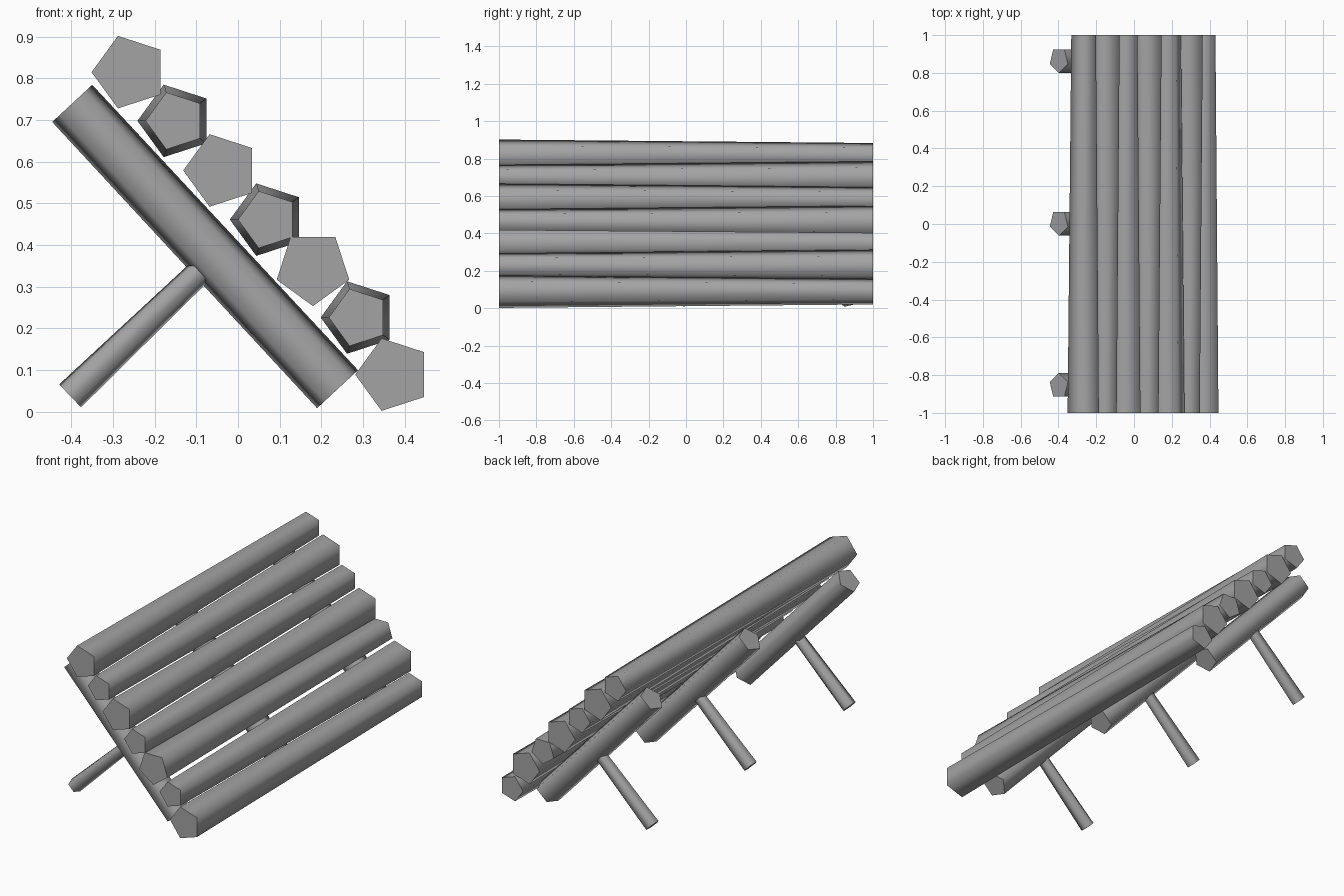
import bpy
import bmesh
from math import radians, sin, cos, tau
from mathutils import Vector

cube = bpy.data.objects.get("Cube")
if cube:
    bpy.data.objects.remove(cube, do_unlink=True)

grey = bpy.data.materials.new("grey_wood")
grey.use_nodes = True
colour = (0.37, 0.37, 0.37, 1)
grey.diffuse_color = colour
grey.node_tree.nodes["Principled BSDF"].inputs["Base Color"].default_value = colour


def log(name, start, end, r_start, r_end, first_vertex):
    """Tapered five-sided log; first_vertex is the direction one corner points in."""
    start, end = Vector(start), Vector(end)
    axis = (end - start).normalized()
    u = Vector(first_vertex)
    u = (u - axis * u.dot(axis)).normalized()
    v = axis.cross(u)
    bm = bmesh.new()
    rings = []
    for centre, r in ((start, r_start), (end, r_end)):
        rings.append([bm.verts.new(centre + r * (u * cos(tau * i / 5) + v * sin(tau * i / 5)))
                      for i in range(5)])
    a, b = rings
    bm.faces.new(a[::-1])
    bm.faces.new(b)
    for i in range(5):
        j = (i + 1) % 5
        bm.faces.new((a[i], a[j], b[j], b[i]))
    bmesh.ops.recalc_face_normals(bm, faces=bm.faces)
    mesh = bpy.data.meshes.new(name)
    bm.to_mesh(mesh)
    bm.free()
    mesh.materials.append(grey)
    obj = bpy.data.objects.new(name, mesh)
    bpy.context.collection.objects.link(obj)
    # Rounded sides, crisp end caps
    bpy.ops.object.select_all(action='DESELECT')
    obj.select_set(True)
    bpy.context.view_layer.objects.active = obj
    bpy.ops.object.shade_smooth_by_angle(angle=radians(80))


# Sloping wall of horizontal logs, thick ends alternating
THICK, THIN = 0.0915, 0.072
centres = [(-0.26, 0.815), (-0.15, 0.698), (-0.04, 0.579), (0.072, 0.461),
           (0.18, 0.345), (0.29, 0.226), (0.373, 0.089)]
for i, (x, z) in enumerate(centres):
    front, back = (THICK, THIN) if i % 2 == 0 else (THIN, THICK)
    corner = (0, 0, -1) if i == 4 else (-1, 0, 0)
    log(f"wall_log_{i + 1}", (x, -1, z), (x, 1, z), front, back, corner)

# Leaning posts behind the wall, each propped by a thinner strut
for name, y, side in (("front", -0.858, 1), ("middle", 0.007, -1), ("back", 0.868, -1)):
    corner = (0, side, 0)
    log(f"{name}_post", (0.239, y, 0.054), (-0.398, y, 0.74), 0.0705, 0.069, corner)
    log(f"{name}_strut", (-0.403, y, 0.038), (-0.075, y, 0.352), 0.04, 0.032, corner)
